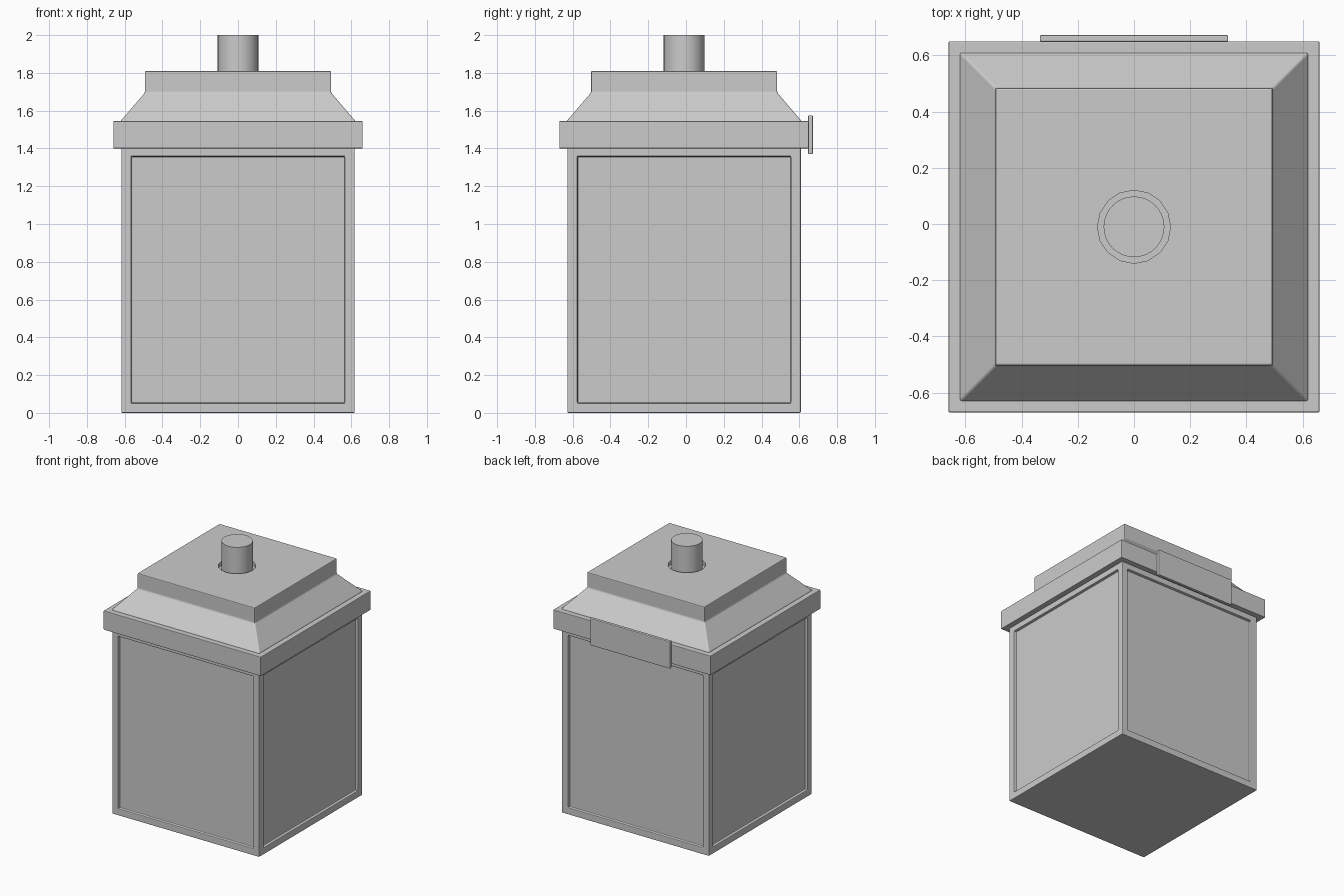
import bpy, bmesh

if "Cube" in bpy.data.objects:
    bpy.data.objects.remove(bpy.data.objects["Cube"])

CY = -0.01  # centre line of the square tower


def finish(name, bm, bevel=0.0):
    bmesh.ops.recalc_face_normals(bm, faces=bm.faces)
    me = bpy.data.meshes.new(name)
    bm.to_mesh(me)
    bm.free()
    ob = bpy.data.objects.new(name, me)
    bpy.context.collection.objects.link(ob)
    if bevel:
        m = ob.modifiers.new("bevel", 'BEVEL')
        m.width = bevel
        m.segments = 2
        m.limit_method = 'ANGLE'
    return ob


def square_stack(rings):
    """Closed solid lofted through square rings of (half width, z)."""
    bm = bmesh.new()
    loops = [[bm.verts.new((sx * h, CY + sy * h, z))
              for sx, sy in ((-1, -1), (1, -1), (1, 1), (-1, 1))] for h, z in rings]
    for a, b in zip(loops, loops[1:]):
        for i in range(4):
            j = (i + 1) % 4
            bm.faces.new((a[i], a[j], b[j], b[i]))
    bm.faces.new(loops[0][::-1])
    bm.faces.new(loops[-1])
    bmesh.ops.recalc_face_normals(bm, faces=bm.faces)
    return bm


def cylinder(name, r, z0, z1, sides):
    bpy.ops.mesh.primitive_cylinder_add(vertices=sides, radius=r, depth=z1 - z0,
                                        location=(0, CY, (z0 + z1) / 2))
    ob = bpy.context.object
    ob.name = name
    return ob


# body with a recessed panel on each side
bm = square_stack([(0.618, 0), (0.618, 1.41)])
sides = [f for f in bm.faces if abs(f.normal.z) < 0.5]
bmesh.ops.inset_individual(bm, faces=sides, thickness=0.074, depth=0)
bmesh.ops.inset_individual(bm, faces=sides, thickness=0.002, depth=-0.02)
finish("body", bm, 0.005)

# overhanging band
finish("band", square_stack([(0.66, 1.4), (0.66, 1.545)]), 0.004)

# sloped roof and square cap, with a socket for the post
roof = finish("roof", square_stack([(0.62, 1.535), (0.62, 1.547), (0.493, 1.695), (0.493, 1.81)]), 0.008)
cutter = cylinder("socket_cutter", 0.13, 1.78, 1.9, 16)
cutter.hide_render = True
cutter.hide_set(True)
cut = roof.modifiers.new("socket", 'BOOLEAN')
cut.object = cutter
cut.operation = 'DIFFERENCE'

# round post on top
post = cylinder("top_post", 0.108, 1.76, 2.0, 32)
bpy.ops.object.shade_smooth_by_angle()

# plate on the back of the band
bm = bmesh.new()
bmesh.ops.create_cube(bm, size=1)
bmesh.ops.scale(bm, vec=(0.67, 0.025, 0.205), verts=bm.verts)
bmesh.ops.translate(bm, vec=(0, 0.6595, 1.4725), verts=bm.verts)
finish("back_plate", bm, 0.005)
